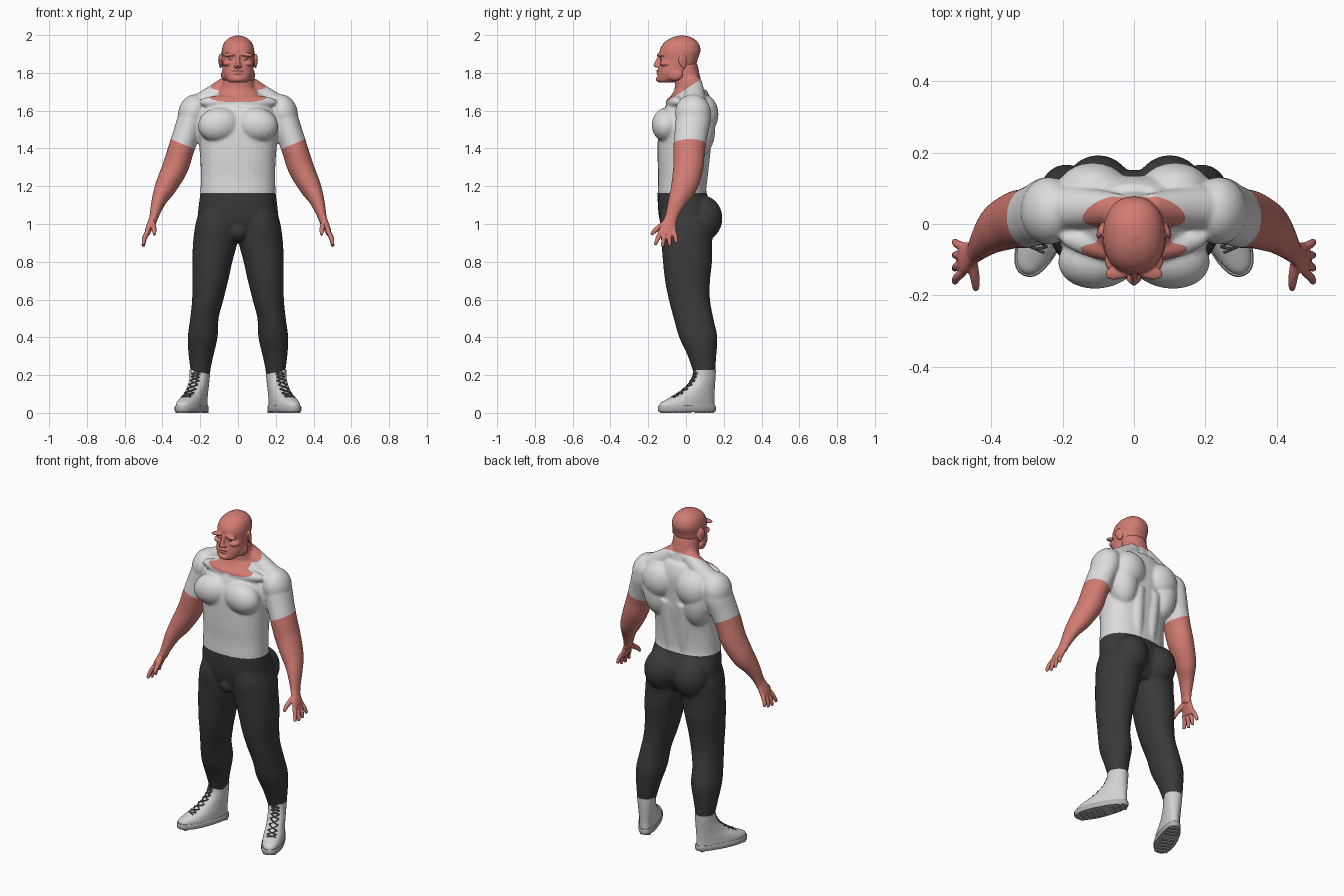
import bpy, bmesh, math
from mathutils import Vector, Matrix

if "Cube" in bpy.data.objects:
    bpy.data.objects.remove(bpy.data.objects["Cube"])


def material(name, r, g, b):
    m = bpy.data.materials.new(name)
    m.use_nodes = True
    m.diffuse_color = (r, g, b, 1)
    m.node_tree.nodes["Principled BSDF"].inputs["Base Color"].default_value = (r, g, b, 1)
    return m


SKIN = material("skin", 0.64, 0.2, 0.17)
SHIRT = material("white_shirt", 0.72, 0.72, 0.72)
TROUSERS = material("dark_trousers", 0.042, 0.042, 0.042)
LEATHER = material("boot_leather", 0.64, 0.64, 0.64)
SOLE = material("boot_sole", 0.45, 0.45, 0.45)
LACE = material("boot_lace", 0.1, 0.1, 0.1)


def spline(rings, steps):
    """Catmull-Rom interpolation of the ring values."""
    out = []
    for i in range(len(rings) - 1):
        a, b, c, d = (rings[max(0, min(len(rings) - 1, k))] for k in (i - 1, i, i + 1, i + 2))
        for s in range(steps):
            t = s / steps
            out.append([q + t / 2 * (r - p + t * (2 * p - 5 * q + 4 * r - e + t * (3 * (q - r) + e - p)))
                        for p, q, r, e in zip(a, b, c, d)])
    return out + [list(rings[-1])]


def tube(bm, rings, level=False, power=2, steps=4, sides=32):
    """Closed loft through (x, y, z, width radius, depth radius) rings."""
    rings = spline(rings, steps)
    loops = []
    for i, (x, y, z, ra, rb) in enumerate(rings):
        u, v = Vector((1, 0, 0)), Vector((0, 1, 0))
        if not level:
            t = Vector(rings[min(i + 1, len(rings) - 1)][:3]) - Vector(rings[max(i - 1, 0)][:3])
            t.normalize()
            u = v if abs(t.x) > 0.9 else u
            u = (u - t * u.dot(t)).normalized()
            v = t.cross(u)
        loop = []
        for k in range(sides):
            c, s = math.cos(math.tau * k / sides), math.sin(math.tau * k / sides)
            c = math.copysign(abs(c) ** (2 / power), c)
            s = math.copysign(abs(s) ** (2 / power), s)
            loop.append(bm.verts.new(Vector((x, y, z)) + u * (c * ra) + v * (s * rb)))
        loops.append(loop)
    for a, b in zip(loops, loops[1:]):
        for k in range(sides):
            n = (k + 1) % sides
            bm.faces.new((a[k], a[n], b[n], b[k]))
    bm.faces.new(loops[0])
    bm.faces.new(loops[-1])


def blob(bm, loc, size, tilt=(0, 0, 0)):
    rot = Matrix.Rotation(tilt[2], 4, "Z") @ Matrix.Rotation(tilt[1], 4, "Y") @ Matrix.Rotation(tilt[0], 4, "X")
    bmesh.ops.create_uvsphere(bm, u_segments=24, v_segments=16, radius=1,
                              matrix=Matrix.Translation(loc) @ rot @ Matrix.Diagonal((*size, 1)))


def mirror(bm):
    copy = bmesh.ops.duplicate(bm, geom=bm.verts[:] + bm.edges[:] + bm.faces[:])["geom"]
    bmesh.ops.scale(bm, vec=(-1, 1, 1), verts=[g for g in copy if isinstance(g, bmesh.types.BMVert)])


def finish(bm, name, mats, voxel=0, smooth=0):
    bmesh.ops.recalc_face_normals(bm, faces=bm.faces[:])
    mesh = bpy.data.meshes.new(name)
    bm.to_mesh(mesh)
    bm.free()
    ob = bpy.data.objects.new(name, mesh)
    bpy.context.scene.collection.objects.link(ob)
    if voxel:
        remesh = ob.modifiers.new("fuse", "REMESH")
        remesh.mode = "VOXEL"
        remesh.voxel_size = voxel
        soft = ob.modifiers.new("soften", "SMOOTH")
        soft.factor = 0.5
        soft.iterations = smooth
        deps = bpy.context.evaluated_depsgraph_get()
        ob.data = bpy.data.meshes.new_from_object(ob.evaluated_get(deps))
        ob.modifiers.clear()
        ob.data.name = name
    ob.data.materials.clear()
    for m in mats:
        ob.data.materials.append(m)
    for p in ob.data.polygons:
        p.use_smooth = True
    if not voxel:
        ob.data.set_sharp_from_angle(angle=math.radians(40))
    return ob


# Body: arm, leg and muscles of one side, mirrored
bm = bmesh.new()
tube(bm, [(.20, .04, 1.63, .06, .07), (.24, .04, 1.57, .072, .092), (.272, .027, 1.48, .071, .088),
          (.303, .016, 1.39, .069, .084), (.332, .012, 1.3, .069, .08), (.381, -.01, 1.2, .058, .07),
          (.416, -.042, 1.13, .041, .052), (.442, -.073, 1.05, .026, .036), (.455, -.085, 1.0, .02, .035)])
tube(bm, [(.2, .1, .19, .046, .053), (.196, .085, .3, .065, .075), (.187, .065, .4, .079, .101),
          (.178, .04, .5, .075, .105), (.16, .018, .6, .083, .109), (.147, .008, .7, .095, .119),
          (.136, .008, .8, .106, .13), (.121, .004, .9, .117, .134), (.111, .004, 1, .114, .144),
          (.1, 0, 1.08, .1, .13)], level=True, power=2.1)
blob(bm, (.238, .037, 1.59), (.078, .095, .098), (0, -.3, 0))        # deltoid
blob(bm, (.098, -.098, 1.525), (.116, .083, .092), (0, .15, -.15))   # chest
blob(bm, (.14, .065, 1.5), (.088, .09, .15), (0, .12, 0))            # back
blob(bm, (.115, .095, 1.58), (.1, .077, .105), (0, -.2, 0))          # shoulder blade
blob(bm, (.1, .088, 1.03), (.1, .105, .12))                          # seat
blob(bm, (.09, -.06, 1.645), (.12, .04, .035), (0, 0, .2))           # collarbone
tube(bm, [(.04, .04, 1.75, .045, .045), (.13, .045, 1.685, .05, .055), (.22, .045, 1.63, .05, .06)])
tube(bm, [(.045, .075, 1.16, .03, .03), (.05, .085, 1.3, .04, .036), (.055, .1, 1.48, .04, .04)])
mirror(bm)
tube(bm, [(0, .0, .92, .12, .10), (0, .005, 1.0, .207, .14), (0, 0, 1.08, .21, .148),
          (0, -.02, 1.16, .2, .13), (0, -.02, 1.25, .197, .127), (0, -.018, 1.33, .199, .132),
          (0, -.012, 1.42, .206, .138), (0, -.008, 1.52, .215, .138), (0, .008, 1.6, .2, .128),
          (0, .02, 1.66, .16, .11), (0, .025, 1.71, .1, .085)], level=True, power=2.3)
tube(bm, [(0, .03, 1.6, .1, .1), (0, .02, 1.68, .1, .082), (0, .01, 1.76, .083, .07),
          (0, -.005, 1.85, .074, .065)], level=True)
blob(bm, (0, -.08, .965), (.055, .06, .06))
body = finish(bm, "body", [SKIN, SHIRT, TROUSERS], voxel=.007, smooth=9)

# Clean garment edges: cut the surface along hem planes, then colour by side of each plane
neck_p, neck_n = Vector((0, -.09, 1.655)), Vector((0, -.11, .165)).normalized()
cuff_p, cuff_n = Vector((.29, .02, 1.422)), Vector((.38, 0, -.92)).normalized()
waist = 1.165
bm = bmesh.new()
bm.from_mesh(body.data)


def cut(point, normal, region):
    faces = [f for f in bm.faces if region(f.calc_center_median())]
    geom = set(faces)
    for f in faces:
        geom.update(f.verts, f.edges)
    bmesh.ops.bisect_plane(bm, geom=list(geom), dist=1e-5, plane_co=point, plane_no=normal)


cut(neck_p, neck_n, lambda c: abs(c.x) < .16 and c.z > 1.6)
cut(Vector((0, 0, waist)), Vector((0, 0, 1)), lambda c: abs(c.x) < .29)
for side in (1, -1):
    flip = Vector((side, 1, 1))
    cut(cuff_p * flip, cuff_n * flip, lambda c: c.x * side > .2)
for f in bm.faces:
    c = f.calc_center_median()
    arm = Vector((abs(c.x), c.y, c.z))
    f.smooth = True
    if c.z < waist and arm.x < .29:
        f.material_index = 2
    elif arm.x > .225 and (arm - cuff_p).dot(cuff_n) > 0:
        f.material_index = 0
    elif arm.x < .16 and c.z > 1.6 and (c - neck_p).dot(neck_n) > 0:
        f.material_index = 0
    else:
        f.material_index = 1
bm.to_mesh(body.data)
bm.free()

# Head: skull loft with brow, cheek, ear, nose, lips and chin
bm = bmesh.new()
blob(bm, (.04, -.132, 1.897), (.042, .022, .011), (0, .12, -.3))     # brow
blob(bm, (.037, -.128, 1.877), (.016, .012, .008))                   # eye
blob(bm, (.055, -.108, 1.85), (.026, .032, .016), (0, 0, -.4))       # cheek
blob(bm, (.068, -.06, 1.79), (.02, .045, .032), (0, 0, -.25))        # jaw
blob(bm, (.093, -.018, 1.865), (.009, .024, .036), (.2, 0, .35))     # ear
blob(bm, (.092, -.012, 1.84), (.007, .012, .016))                    # earlobe
blob(bm, (.011, -.153, 1.836), (.01, .012, .009))                    # nostril
mirror(bm)
tube(bm, [(0, -.1, 1.75, .045, .045), (0, -.088, 1.765, .062, .064), (0, -.064, 1.8, .08, .083),
          (0, -.045, 1.84, .083, .097), (0, -.037, 1.875, .085, .1), (0, -.031, 1.92, .086, .108),
          (0, -.026, 1.96, .073, .09), (0, -.022, 1.986, .045, .055), (0, -.02, 1.997, .014, .018)],
     level=True, power=2.25)
tube(bm, [(0, -.135, 1.895, .01, .012), (0, -.145, 1.865, .01, .016), (0, -.156, 1.84, .013, .017),
          (0, -.152, 1.83, .009, .01)], level=True, steps=2)
blob(bm, (0, -.143, 1.812), (.03, .014, .006))
blob(bm, (0, -.143, 1.798), (.026, .014, .006))
blob(bm, (0, -.138, 1.767), (.034, .022, .017))
finish(bm, "head", [SKIN], voxel=.004, smooth=3)

# Hands: palm, four spread fingers and a thumb
bm = bmesh.new()
tube(bm, [(.44, -.07, 1.055, .023, .033), (.455, -.085, 1.015, .02, .035),
          (.472, -.095, .975, .018, .045), (.482, -.1, .945, .014, .044)])
for i, length in enumerate((.07, .08, .076, .06)):
    y = -.135 + i * .024
    spread = -.028 + i * .014
    tube(bm, [(.478, y, .96, .012, .012), (.495, y + spread * .5, .96 - length * .5, .012, .012),
              (.502, y + spread, .96 - length, .009, .009)], sides=12)
tube(bm, [(.455, -.1, 1.01, .016, .018), (.446, -.145, .98, .014, .015),
          (.443, -.172, .958, .011, .012), (.443, -.182, .942, .008, .009)], sides=12)
mirror(bm)
finish(bm, "hands", [SKIN], voxel=.004, smooth=3)


# Boots: built straight, tapered to the heel, then turned out and mirrored
def place_boot(bm):
    for v in bm.verts:
        v.co.x *= .86 + .16 * min(1, max(0, (.02 - v.co.y) / .16))
    spin = Matrix.Translation((.2, .1, 0)) @ Matrix.Rotation(math.radians(24), 4, "Z")
    bmesh.ops.transform(bm, matrix=spin, verts=bm.verts[:])
    mirror(bm)


bm = bmesh.new()
tube(bm, [(0, -.104, .02, .057, .157), (0, -.102, .05, .057, .155), (0, -.08, .075, .056, .132),
          (0, -.047, .105, .054, .1), (0, -.018, .15, .055, .073), (0, -.004, .19, .057, .061),
          (0, 0, .226, .06, .058)], level=True, power=2.2)
place_boot(bm)
finish(bm, "boot_uppers", [LEATHER])

bm = bmesh.new()
tube(bm, [(0, -.104, .006, .058, .16), (0, -.104, .012, .061, .164), (0, -.104, .034, .061, .164),
          (0, -.104, .038, .058, .161)], level=True, power=2.4, steps=1)
for i in range(9):
    if i != 3:
        bmesh.ops.create_cube(bm, size=1, matrix=Matrix.Translation((0, .03 - i * .033, .005))
                              @ Matrix.Diagonal((.07, .02, .01, 1)))
place_boot(bm)
finish(bm, "boot_soles", [SOLE])

# Laces crossing up the front of each boot
bm = bmesh.new()
front = spline([(-.192, .082), (-.15, .105), (-.094, .15), (-.068, .19), (-.06, .215)], 2)
for (y0, z0), (y1, z1) in zip(front, front[1:]):
    for s in (1, -1):
        tube(bm, [(-.026 * s, y0 + .008, z0, .004, .004), (0, (y0 + y1) / 2 - .002, (z0 + z1) / 2, .004, .004),
                  (.026 * s, y1 + .008, z1, .004, .004)], steps=2, sides=6)
place_boot(bm)
finish(bm, "boot_laces", [LACE])
